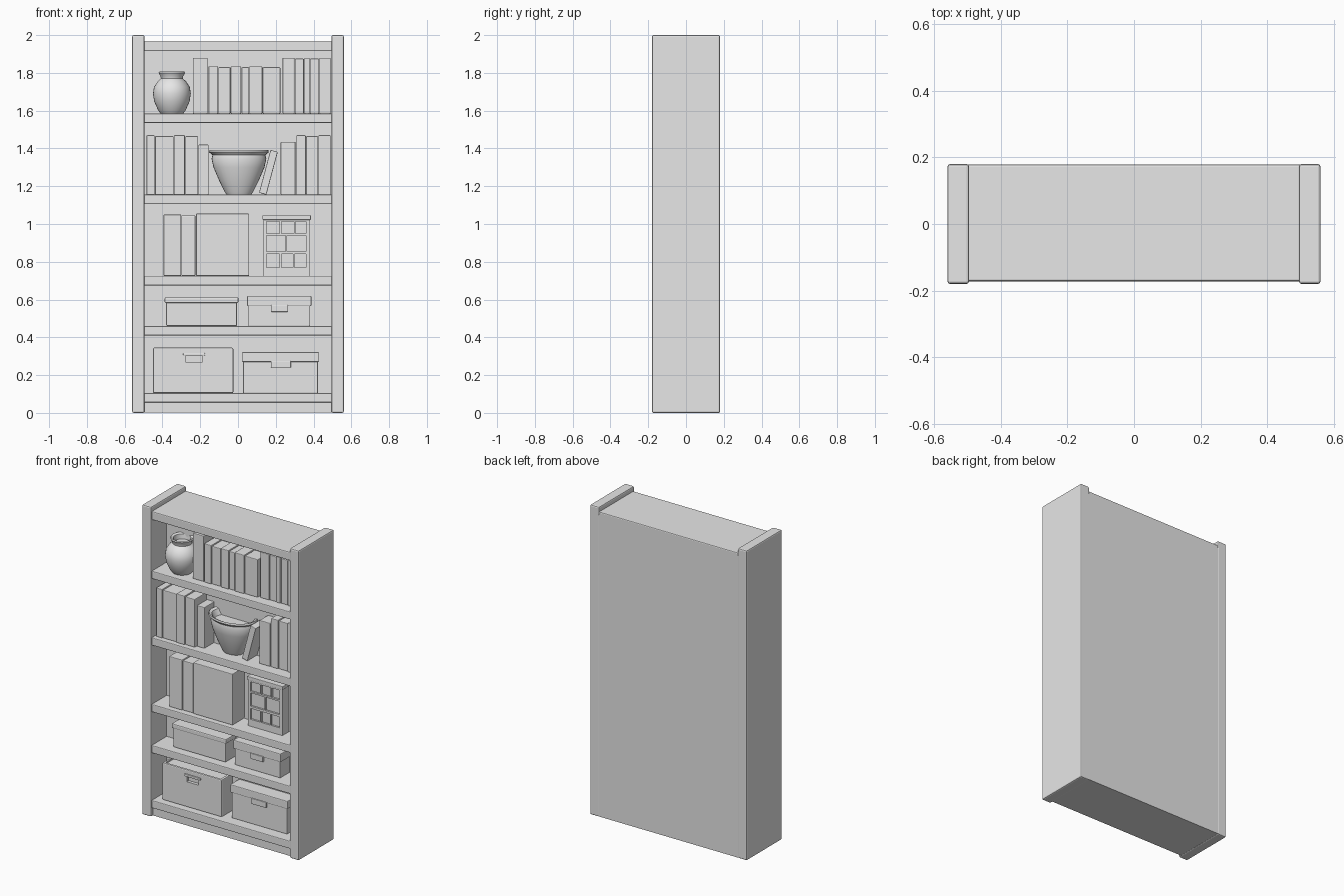
import bpy, bmesh, math
from mathutils import Matrix

if "Cube" in bpy.data.objects:
    bpy.data.objects.remove(bpy.data.objects["Cube"])

grey = bpy.data.materials.new("plain grey")
grey.use_nodes = True
grey.diffuse_color = (0.8, 0.8, 0.8, 1)
grey.node_tree.nodes["Principled BSDF"].inputs["Base Color"].default_value = (0.8, 0.8, 0.8, 1)

BACK = -0.02      # front of the thick back panel
SINK = 0.02       # how far contents run into the back panel


def add_object(name, bm):
    mesh = bpy.data.meshes.new(name)
    bm.to_mesh(mesh)
    bm.free()
    mesh.materials.append(grey)
    obj = bpy.data.objects.new(name, mesh)
    bpy.context.collection.objects.link(obj)
    return obj


def box(name, x, y, z, bevel=0.0, lean=0.0):
    """Box spanning the three (low, high) ranges, leaned about its base."""
    bm = bmesh.new()
    bmesh.ops.create_cube(bm, size=1)
    for v in bm.verts:
        v.co = [r[0] + (c + 0.5) * (r[1] - r[0]) for c, r in zip(v.co, (x, y, z))]
    if lean:
        pivot = Matrix.Translation((x[1], 0, z[0]))
        bm.transform(pivot @ Matrix.Rotation(lean, 4, 'Y') @ pivot.inverted())
    if bevel:
        bmesh.ops.bevel(bm, geom=bm.edges[:], offset=bevel, segments=2,
                        profile=0.5, affect='EDGES')
    return add_object(name, bm)


def cut(obj, x, y, z):
    """Sink a rectangular recess into an object."""
    cutter = box("recess_cutter", x, y, z)
    mod = obj.modifiers.new("recess", 'BOOLEAN')
    mod.operation, mod.object, mod.solver = 'DIFFERENCE', cutter, 'EXACT'
    bpy.context.view_layer.objects.active = obj
    bpy.ops.object.modifier_apply(modifier=mod.name)
    bpy.data.objects.remove(cutter)


def lathe(name, profile, centre, depth=1.0, steps=32):
    """Turn a (radius, height) profile; depth squashes it front to back."""
    bm = bmesh.new()
    rings = []
    for r, z in profile:
        rings.append([bm.verts.new((centre[0] + r * math.cos(a),
                                    centre[1] + r * depth * math.sin(a), z))
                      for a in (2 * math.pi * i / steps for i in range(steps))])
    for low, high in zip(rings, rings[1:]):
        for i in range(steps):
            j = (i + 1) % steps
            bm.faces.new((low[i], low[j], high[j], high[i]))
    bm.faces.new(rings[0][::-1])
    bm.faces.new(rings[-1])
    obj = add_object(name, bm)
    bpy.ops.object.select_all(action='DESELECT')
    obj.select_set(True)
    bpy.context.view_layer.objects.active = obj
    bpy.ops.object.shade_smooth_by_angle(angle=math.radians(40))
    return obj


def books(name, edges, front, base, top):
    """Row of books between successive x edges, with small gaps and offsets."""
    for i, (a, b) in enumerate(zip(edges, edges[1:])):
        push = 0.005 * (i % 2)
        box(f"{name}_{i + 1}", (a + 0.001, b - 0.001), (front + push, BACK + SINK),
            (base, top - push), 0.004)


# Carcass
for side, s in (("left", 1), ("right", -1)):
    box(f"{side}_side_panel", sorted((s * 0.495, s * 0.56)), (-0.18, 0.18), (0, 2), 0.008)
box("back_panel", (-0.5, 0.5), (BACK, 0.179), (0.003, 1.95))
box("top_panel", (-0.5, 0.5), (-0.172, 0.179), (1.915, 1.97), 0.006)
box("plinth", (-0.5, 0.5), (-0.16, 0), (0.003, 0.07))

# Shelves
SHELVES = [0.105, 0.46, 0.725, 1.155, 1.585]
for i, top in enumerate(SHELVES):
    box(f"shelf_{i + 1}", (-0.5, 0.5), (-0.172, 0), (top - 0.05, top), 0.005)
floor1, floor2, floor3, floor4, floor5 = SHELVES

# Top shelf: vase and books
lathe("vase", [(0.06, floor5), (0.072, 1.60), (0.094, 1.65), (0.1, 1.69), (0.095, 1.725),
               (0.075, 1.755), (0.058, 1.77), (0.06, 1.782), (0.07, 1.80), (0.066, 1.807),
               (0.052, 1.80), (0.048, 1.77)], (-0.35, -0.07))
books("tall_book", [-0.24, -0.16], -0.12, floor5, 1.88)
books("middle_book", [-0.157, -0.105, -0.04, 0.018, 0.06, 0.13, 0.225], -0.123, floor5, 1.835)
books("end_book", [0.235, 0.3, 0.35, 0.38, 0.43, 0.492], -0.11, floor5, 1.88)

# Fourth shelf: books around a wide bowl
books("wide_book", [-0.485, -0.44, -0.34, -0.28, -0.21], -0.145, floor4, 1.47)
books("short_book", [-0.21, -0.155], -0.12, floor4, 1.42)
lathe("bowl", [(0.065, floor4), (0.075, 1.17), (0.105, 1.23), (0.135, 1.30), (0.145, 1.345),
               (0.14, 1.365), (0.158, 1.38), (0.155, 1.392), (0.138, 1.385), (0.12, 1.35)],
      (0.005, -0.055), 0.72)
box("leaning_book", (0.11, 0.15), (-0.12, BACK + SINK), (floor4, 1.39), 0.004, math.radians(15))
books("low_end_book", [0.225, 0.305], -0.105, floor4, 1.435)
books("high_end_book", [0.308, 0.36, 0.425, 0.492], -0.105, floor4, 1.47)

# Third shelf: large books and a compartment box
books("large_book", [-0.395, -0.3, -0.225], -0.14, floor3, 1.05)
books("binder", [-0.223, 0.06], -0.14, floor3, 1.055)
cubby = box("compartment_box", (0.135, 0.38), (-0.09, BACK + SINK), (floor3, 1.025))
box("compartment_lid", (0.13, 0.386), (-0.095, BACK + SINK), (1.022, 1.045), 0.003)
for (low, high), edges in (((0.77, 0.84), (0.148, 0.225, 0.295, 0.365)),
                           ((0.855, 0.94), (0.148, 0.255, 0.365)),
                           ((0.95, 1.012), (0.148, 0.225, 0.3, 0.365))):
    for a, b in zip(edges, edges[1:]):
        cut(cubby, (a + 0.004, b - 0.004), (-0.12, -0.078), (low, high))

# Second shelf: two low boxes
box("low_basket", (-0.38, -0.005), (-0.12, BACK + SINK), (floor2, 0.6), 0.006)
box("low_basket_rim", (-0.388, 0.002), (-0.125, BACK + SINK), (0.582, 0.612), 0.006)


def lidded_box(name, x, front, base, seam, top, clasp):
    """Storage box with an overhanging lid and a front clasp."""
    box(name, (x[0] + 0.007, x[1] - 0.007), (front + 0.007, BACK + SINK), (base, seam + 0.01), 0.003)
    box(f"{name}_lid", x, (front, BACK + SINK), (seam, top), 0.005)
    box(f"{name}_clasp", clasp, (front - 0.006, front + 0.02), (seam - 0.03, seam + 0.006), 0.003)


lidded_box("low_box", (0.048, 0.388), -0.12, floor2, 0.565, 0.62, (0.175, 0.265))

# Bottom shelf: open crate with handle and a lidded box
crate = box("crate", (-0.45, -0.025), (-0.13, BACK + SINK), (floor1, 0.345), 0.006)
cut(crate, (-0.275, -0.19), (-0.2, -0.11), (0.268, 0.305))
cut(crate, (-0.435, -0.04), (-0.118, BACK - 0.006), (0.335, 0.4))
box("crate_handle", (-0.29, -0.175), (-0.138, -0.12), (0.303, 0.318), 0.003)
lidded_box("storage_box", (0.02, 0.43), -0.11, floor1, 0.27, 0.322, (0.175, 0.28))
